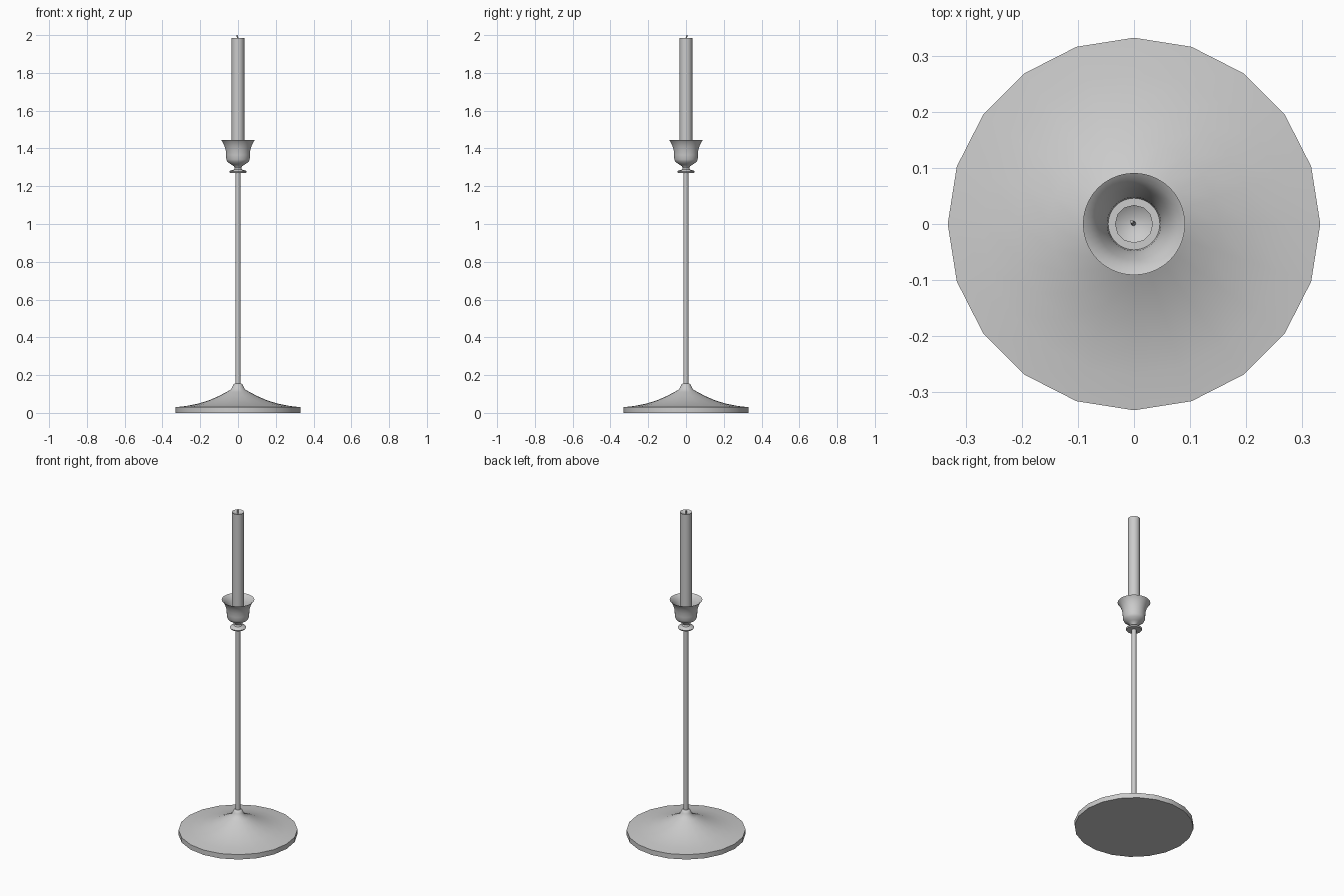
import bpy, bmesh, math

if "Cube" in bpy.data.objects:
    bpy.data.objects.remove(bpy.data.objects["Cube"])


def lathe(name, profile, sides, angle=35):
    """Revolve (radius, z) points around the z axis."""
    bm = bmesh.new()
    rings = []
    for r, z in profile:
        if r == 0:
            rings.append([bm.verts.new((0, 0, z))] * sides)
        else:
            rings.append([bm.verts.new((r * math.cos(math.tau * i / sides),
                                        r * math.sin(math.tau * i / sides), z))
                          for i in range(sides)])
    for a, b in zip(rings, rings[1:]):
        for i in range(sides):
            j = (i + 1) % sides
            quad = list(dict.fromkeys((a[i], a[j], b[j], b[i])))
            bm.faces.new(quad)
    bmesh.ops.recalc_face_normals(bm, faces=bm.faces)
    mesh = bpy.data.meshes.new(name)
    bm.to_mesh(mesh)
    bm.free()
    obj = bpy.data.objects.new(name, mesh)
    bpy.context.collection.objects.link(obj)
    bpy.ops.object.select_all(action='DESELECT')
    obj.select_set(True)
    bpy.context.view_layer.objects.active = obj
    bpy.ops.object.shade_smooth_by_angle(angle=math.radians(angle))
    return obj


# Broad foot sweeping up to the stem
lathe("base", [(0, 0), (0.332, 0), (0.332, 0.03), (0.27, 0.037), (0.21, 0.049),
               (0.15, 0.068), (0.10, 0.09), (0.06, 0.111), (0.037, 0.124),
               (0.029, 0.14), (0.024, 0.151), (0.016, 0.156), (0, 0.156)], 20)

# Thin straight stem
lathe("stem", [(0, 0.14), (0.013, 0.14), (0.013, 1.275), (0, 1.275)], 20)

# Collar, neck and flared hollow cup
lathe("candle_cup", [(0, 1.27), (0.042, 1.27), (0.046, 1.277), (0.042, 1.282),
                     (0.022, 1.288), (0.017, 1.297), (0.022, 1.306),
                     (0.036, 1.315), (0.055, 1.328), (0.062, 1.342),
                     (0.063, 1.365), (0.065, 1.39), (0.072, 1.415),
                     (0.083, 1.437), (0.091, 1.446), (0.078, 1.437),
                     (0.064, 1.413), (0.055, 1.388), (0.048, 1.365),
                     (0.046, 1.345), (0, 1.345)], 40)

# Candle with a slightly hollowed top
lathe("candle", [(0, 1.345), (0.034, 1.345), (0.034, 1.986),
                 (0.028, 1.982), (0.014, 1.976), (0, 1.974)], 12)

# Wick, leaning a little
wick = lathe("wick", [(0, 1.97), (0.004, 1.97), (0.004, 1.985),
                      (0.003, 2.0), (0, 2.0)], 8)
for v in wick.data.vertices:
    v.co.x -= 0.15 * (v.co.z - 1.97)
    v.co.y += 0.15 * (v.co.z - 1.97)
